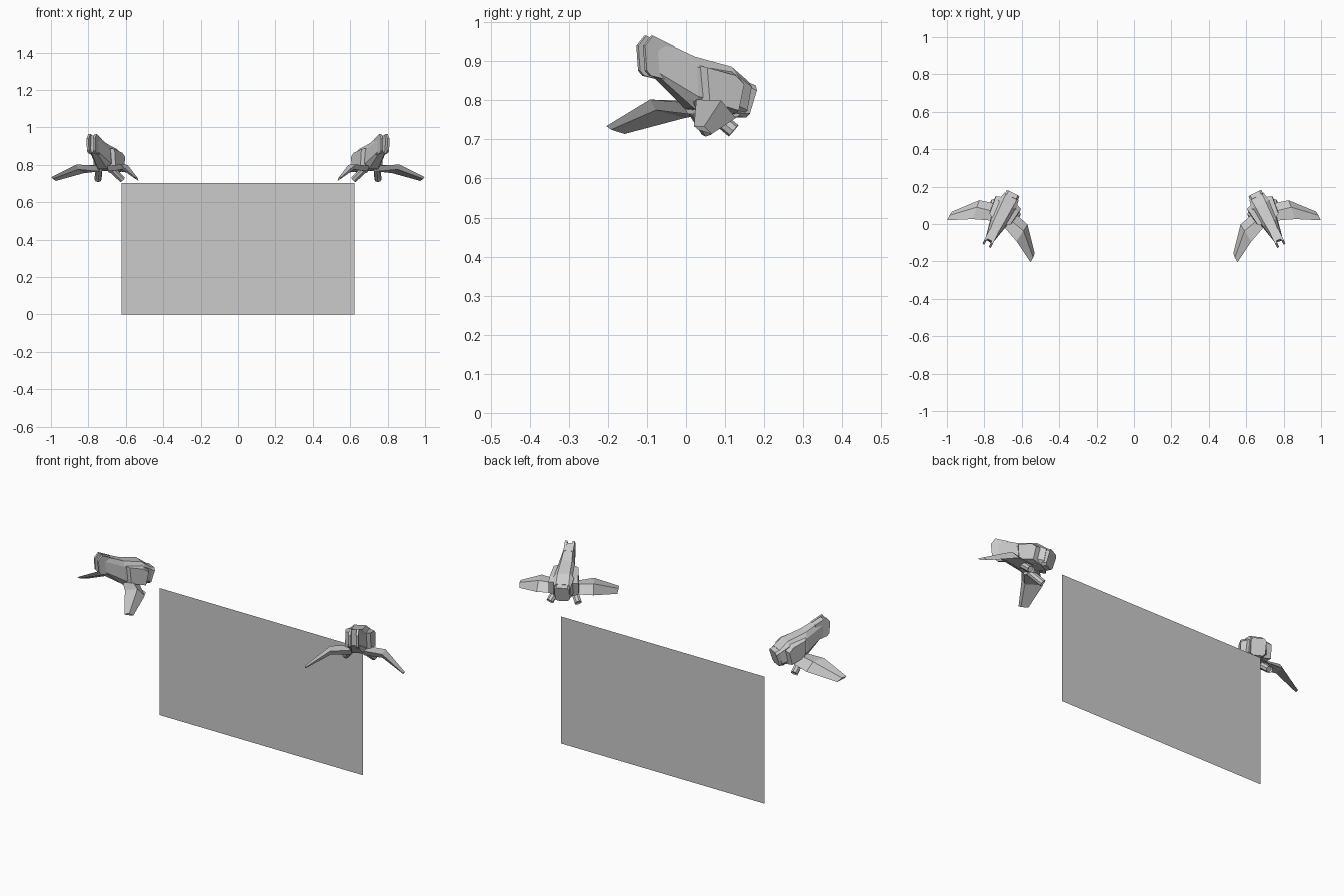
import bpy, bmesh, math
from mathutils import Vector, Matrix

if "Cube" in bpy.data.objects:
    bpy.data.objects.remove(bpy.data.objects["Cube"])

YAW = math.radians(26.8)


def finish(name, bm, matrix):
    bmesh.ops.recalc_face_normals(bm, faces=bm.faces)
    me = bpy.data.meshes.new(name)
    bm.to_mesh(me)
    bm.free()
    ob = bpy.data.objects.new(name, me)
    ob.matrix_world = matrix
    bpy.context.collection.objects.link(ob)


def loft(name, rings, matrix, side=1):
    """Skin closed rings of (forward, sideways, height) points and cap the ends."""
    bm = bmesh.new()
    vs = [[bm.verts.new((side * v, -u, z)) for u, v, z in r] for r in rings]
    n = len(vs[0])
    for a, b in zip(vs, vs[1:]):
        for i in range(n):
            j = (i + 1) % n
            bm.faces.new((a[i], a[j], b[j], b[i]))
    bm.faces.new(vs[0])
    bm.faces.new(vs[-1])
    finish(name, bm, matrix)


def hull_ring(levels):
    """Symmetric ring from (forward, height, half width), top to bottom."""
    return [(u, w, z) for u, z, w in levels] + [(u, -w, z) for u, z, w in reversed(levels)]


def canister(name, start, end, r, matrix, side):
    a, b = (Vector((side * v, -u, z)) for u, v, z in (start, end))
    d = b - a
    bm = bmesh.new()
    bmesh.ops.create_cone(bm, cap_ends=True, segments=8, radius1=r, radius2=r, depth=d.length)
    cap = max(bm.faces, key=lambda f: f.calc_center_median().z)
    bmesh.ops.inset_region(bm, faces=[cap], thickness=r * 0.3)
    bmesh.ops.translate(bm, verts=cap.verts, vec=(0, 0, -0.006))
    bm.transform(Matrix.Translation((a + b) / 2) @ d.to_track_quat('Z', 'Y').to_matrix().to_4x4())
    finish(name, bm, matrix)


# Main hull: head to tail
HULL = [hull_ring(s) for s in (
    [(.160, .958, .019), (.172, .936, .022), (.168, .878, .022), (.160, .868, .015)],
    [(.054, .912, .027), (.054, .885, .043), (.054, .810, .047), (.054, .778, .028)],
    [(-.050, .886, .031), (-.055, .865, .052), (-.055, .788, .052), (-.050, .767, .030)],
    [(-.098, .848, .033), (-.102, .835, .042), (-.090, .775, .042), (-.085, .765, .030)])]
# Tail block
TAIL = [hull_ring(s) for s in (
    [(-.090, .850, .028), (-.088, .838, .038), (-.075, .768, .036), (-.070, .758, .024)],
    [(-.121, .838, .028), (-.119, .825, .038), (-.100, .766, .036), (-.096, .756, .024)])]
# Head cheek plate, lofted sideways
CHEEK = [(.172, .966), (.195, .940), (.190, .876), (.178, .863), (.110, .848), (.110, .938)]
# Side pod: inner and outer outlines
POD = [[(.050, .035, .890), (-.045, .035, .877), (-.078, .035, .850), (-.062, .035, .766), (.045, .035, .788)],
       [(.036, .063, .884), (-.040, .072, .864), (-.064, .076, .842), (-.048, .076, .774), (.030, .066, .797)]]
# Wing: root, middle and tip sections
WING = [[(.060, .030, .795), (.010, .030, .800), (-.035, .030, .768), (.045, .030, .765)],
        [(.102, .132, .802), (.035, .140, .800), (-.005, .144, .755), (.085, .132, .775)],
        [(.168, .249, .734), (.140, .251, .733), (.116, .248, .714), (.155, .247, .725)]]

for s, tag in ((-1, "left"), (1, "right")):
    M = Matrix.Translation((0.70 * s, 0.058, 0)) @ Matrix.Rotation(YAW * s, 4, 'Z')
    loft(f"{tag}_hull", HULL, M)
    loft(f"{tag}_tail_block", TAIL, M)
    for side in (-1, 1):
        loft(f"{tag}_head_cheek", [[(u, v, z) for u, z in CHEEK] for v in (.013, .025)], M, side)
        loft(f"{tag}_side_pod", POD, M, side)
        loft(f"{tag}_wing", WING, M, side)
        canister(f"{tag}_canister", (.022, .038, .778), (-.035, .072, .722), .019, M, side)

# Flat upright panel behind the two flyers
bm = bmesh.new()
bm.faces.new([bm.verts.new((x, .205, z)) for x, z in ((-.623, 0), (.623, 0), (.623, .703), (-.623, .703))])
finish("panel", bm, Matrix())
